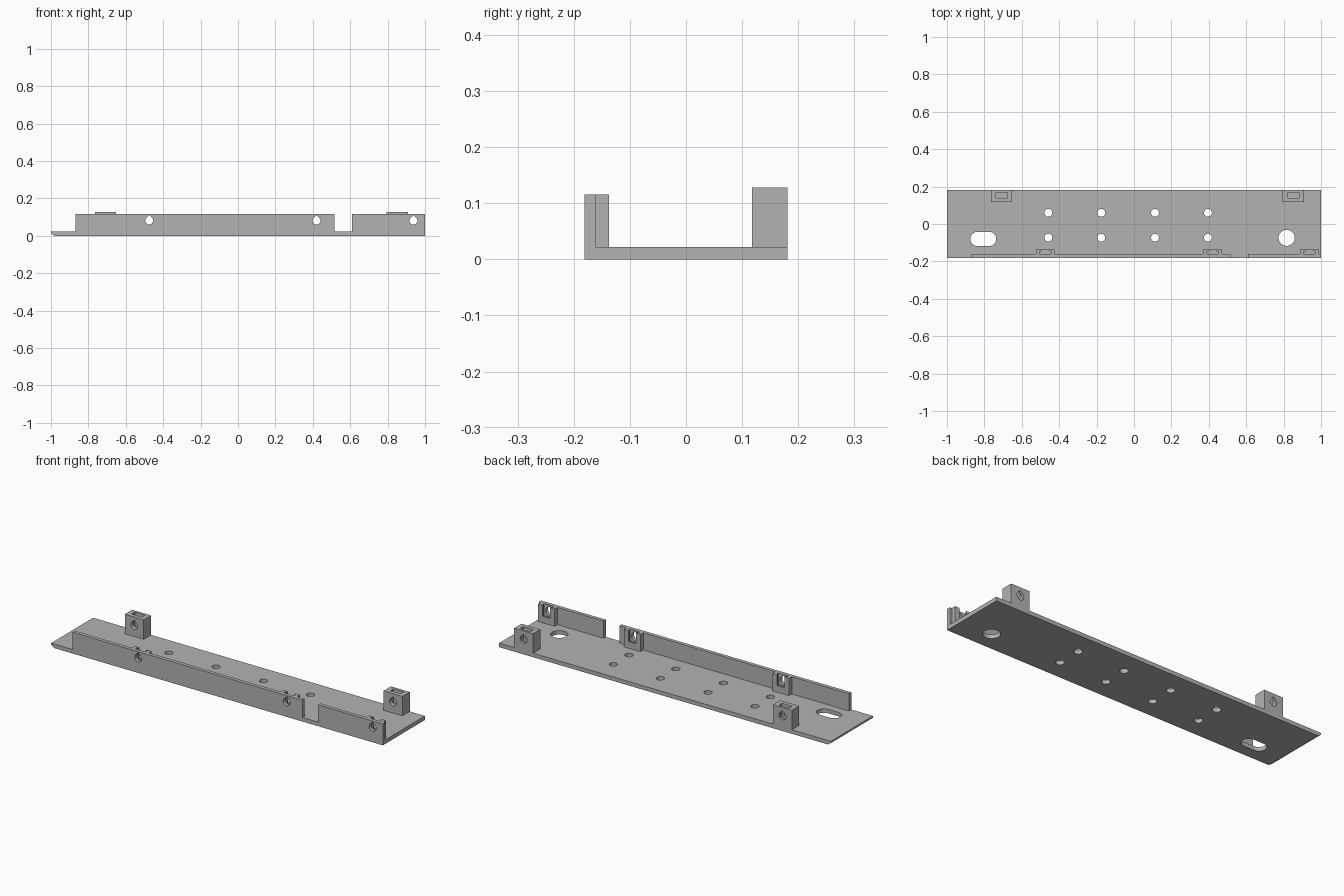
import bpy
from math import sin, cos, pi, radians

old = bpy.data.objects.get("Cube")
if old:
    bpy.data.objects.remove(old)

grey = bpy.data.materials.new("plain grey")
grey.use_nodes = True
grey.diffuse_color = (0.45, 0.45, 0.45, 1)
grey.node_tree.nodes["Principled BSDF"].inputs["Base Color"].default_value = grey.diffuse_color


def prism(name, profile, axis, low, high):
    """Extrude a 2D profile along z, or an (x, z) profile along y."""
    place = (lambda a, b, c: (a, b, c)) if axis == "z" else (lambda a, b, c: (a, c, b))
    n = len(profile)
    verts = [place(a, b, c) for c in (low, high) for a, b in profile]
    faces = [list(range(n))[::-1], list(range(n, 2 * n))]
    faces += [[i, (i + 1) % n, (i + 1) % n + n, i + n] for i in range(n)]
    if axis == "y":
        faces = [f[::-1] for f in faces]
    mesh = bpy.data.meshes.new(name)
    mesh.from_pydata(verts, [], faces)
    mesh.materials.append(grey)
    ob = bpy.data.objects.new(name, mesh)
    bpy.context.collection.objects.link(ob)
    return ob


def box(name, x0, x1, y0, y1, z0, z1):
    return prism(name, [(x0, y0), (x1, y0), (x1, y1), (x0, y1)], "z", z0, z1)


def arc(x, y, r, start, end, steps):
    angles = [radians(start + (end - start) * i / steps) for i in range(steps + 1)]
    return [(x + r * cos(a), y + r * sin(a)) for a in angles]


def circle(x, y, r, steps=32):
    return arc(x, y, r, 0, 360, steps)[:-1]


def cut(target, cutters):
    bpy.context.view_layer.objects.active = target
    for c in cutters:
        c.hide_render = True
        mod = target.modifiers.new("cut", "BOOLEAN")
        mod.operation, mod.solver, mod.object = "DIFFERENCE", "EXACT", c
        bpy.ops.object.modifier_apply(modifier=mod.name)
        bpy.data.objects.remove(c)


FLOOR, RIM, TOP = 0.022, 0.116, 0.128
FRONT, INNER, BOSS, BACK = -0.181, -0.161, -0.137, 0.181
SCREW_Z = 0.081


def teardrop(x, y0, y1):
    """Screw hole with a pointed top."""
    profile = arc(x, SCREW_Z, 0.021, 135, 405, 24) + [(x, SCREW_Z + 0.0297)]
    return prism("screw_cutter", profile, "y", y0, y1)


# Base plate with a chamfered lower left end
base = prism("base_plate", [(-1, 0.012), (-0.98, 0), (1, 0), (1, FLOOR), (-1, FLOOR)],
             "y", FRONT, BACK)
holes = [circle(x, y, 0.021) for x in (-0.458, -0.175, 0.112, 0.395) for y in (0.06, -0.073)]
holes.append(circle(0.816, -0.074, 0.043))
holes.append(arc(-0.775, -0.08, 0.038, -90, 90, 16) + arc(-0.837, -0.08, 0.038, 90, 270, 16))
cut(base, [prism("hole_cutter", p, "z", -0.1, 0.1) for p in holes])

# Front walls
screws = (-0.475, 0.42, 0.938)
wall_long = box("front_wall_long", -0.87, 0.515, FRONT, INNER, FLOOR, RIM)
cut(wall_long, [teardrop(x, -0.3, 0) for x in screws[:2]])
wall_short = box("front_wall_short", 0.61, 1, FRONT, INNER, FLOOR, RIM)
cut(wall_short, [teardrop(screws[2], -0.3, 0)])

# Nut holders behind the front walls, open at the top
for i, x in enumerate(screws):
    holder = box(f"nut_holder_{i + 1}", x - 0.05, x + 0.05, INNER, BOSS, FLOOR, RIM)
    cut(holder, [
        box("nut_cutter", x - 0.031, x + 0.031, INNER - 0.01, -0.146, 0.05, 0.2),
        box("opening_cutter", x - 0.022, x + 0.022, INNER - 0.01, 0, 0.058, 0.2)])

# Back screw blocks with a nut pocket in the top
for name, x in (("back_block_right", -0.708), ("back_block_left", 0.852)):
    block = box(name, x - 0.057, x + 0.057, 0.118, BACK, FLOOR, TOP)
    cut(block, [
        teardrop(x, 0.05, 0.3),
        box("pocket_cutter", x - 0.031, x + 0.031, 0.14, 0.168, 0.05, 0.2)])
